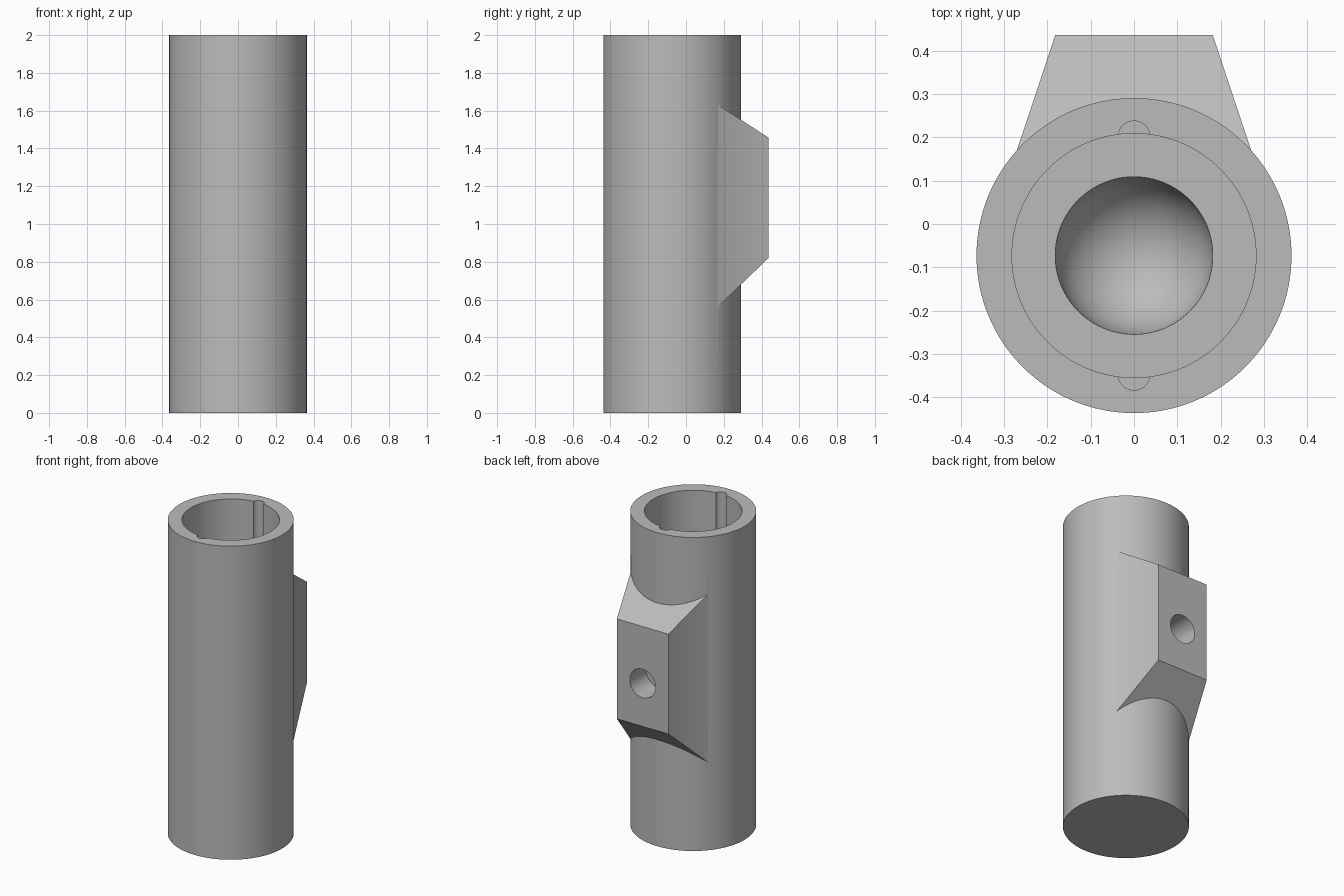
import bpy, bmesh, math

if "Cube" in bpy.data.objects:
    bpy.data.objects.remove(bpy.data.objects["Cube"])

CY = -0.073          # tube axis position in y
R_OUT, R_BORE, R_WELL = 0.364, 0.282, 0.182
LEDGE = 1.0          # height of the step inside the tube

grey = bpy.data.materials.new("plain grey")
grey.diffuse_color = (0.5, 0.5, 0.5, 1)
grey.use_nodes = True
grey.node_tree.nodes["Principled BSDF"].inputs["Base Color"].default_value = grey.diffuse_color


def mesh_object(name, bm, helper=False):
    bmesh.ops.remove_doubles(bm, verts=bm.verts, dist=1e-5)
    bmesh.ops.recalc_face_normals(bm, faces=bm.faces)
    me = bpy.data.meshes.new(name)
    bm.to_mesh(me)
    bm.free()
    ob = bpy.data.objects.new(name, me)
    bpy.context.collection.objects.link(ob)
    me.materials.append(grey)
    ob.hide_render = helper
    return ob


def lathe(name, profile, y=CY, steps=128, helper=False):
    """Revolve (radius, z) points about a vertical axis at the given y."""
    bm = bmesh.new()
    vs = [bm.verts.new((r, 0, z)) for r, z in profile]
    es = [bm.edges.new(p) for p in zip(vs, vs[1:])]
    bmesh.ops.spin(bm, geom=vs + es, cent=(0, 0, 0), axis=(0, 0, 1),
                   angle=math.tau, steps=steps)
    bmesh.ops.translate(bm, verts=bm.verts, vec=(0, y, 0))
    return mesh_object(name, bm, helper)


def rod(r, z0, z1):
    return [(0, z0), (r, z0), (r, z1), (0, z1)]


def combine(target, tool, operation):
    mod = target.modifiers.new(tool.name, 'BOOLEAN')
    mod.operation, mod.solver, mod.object = operation, 'EXACT', tool
    bpy.context.view_layer.objects.active = target
    bpy.ops.object.modifier_apply(modifier=mod.name)
    bpy.data.objects.remove(tool)


# Outer tube
tube = lathe("tube_with_mount", rod(R_OUT, 0, 2))

# Tapered mounting block on the back
bm = bmesh.new()
rings = []
for y in (0.437, 0.07):
    d = 0.437 - y
    w, lo, hi = 0.182 + 0.333 * d, 0.82 - 0.96 * d, 1.457 + 0.65 * d
    rings.append([bm.verts.new(c) for c in
                  ((-w, y, lo), (w, y, lo), (w, y, hi), (-w, y, hi))])
for ring in rings:
    bm.faces.new(ring)
for i in range(4):
    j = (i + 1) % 4
    bm.faces.new((rings[0][i], rings[0][j], rings[1][j], rings[1][i]))
combine(tube, mesh_object("mounting_block", bm), 'UNION')

# Stepped bore with a round-bottomed well
bowl = [(R_WELL * math.sin(a), LEDGE - R_WELL * math.cos(a))
        for a in (math.pi / 2 * i / 16 for i in range(17))]
bore = bowl + [(R_BORE, LEDGE), (R_BORE, 2.1), (0, 2.1)]
combine(tube, lathe("bore_cutter", bore, helper=True), 'DIFFERENCE')

# Two key grooves in the bore wall
for side in (-1, 1):
    groove = lathe("groove_cutter", rod(0.037, LEDGE + 0.01, 2.1),
                   CY + side * 0.274, 32, True)
    combine(tube, groove, 'DIFFERENCE')

# Blind hole in the mounting block
hole = lathe("hole_cutter", rod(0.091, -0.165, 0.1), 0, 64, True)
hole.rotation_euler.x = -math.pi / 2
hole.location = (0, 0.437, 1.094)
bpy.context.view_layer.update()
combine(tube, hole, 'DIFFERENCE')

# Smooth curved walls, crisp edges
bpy.ops.object.select_all(action='DESELECT')
tube.select_set(True)
bpy.context.view_layer.objects.active = tube
bpy.ops.object.shade_smooth_by_angle(angle=math.radians(25))
